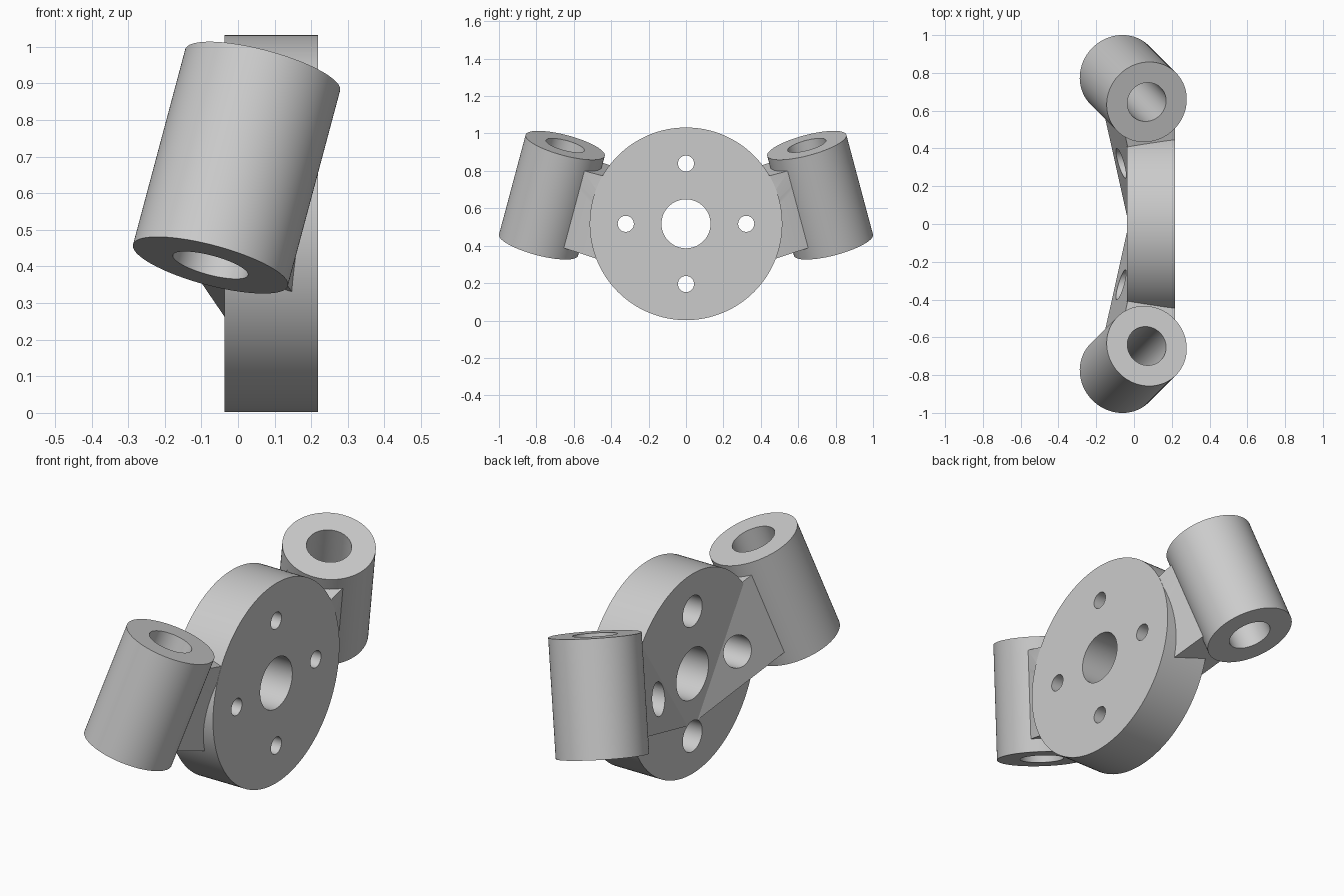
import bpy, bmesh, math
from mathutils import Vector, Matrix

if "Cube" in bpy.data.objects:
    bpy.data.objects.remove(bpy.data.objects["Cube"], do_unlink=True)

gray = bpy.data.materials.new("light gray")
gray.use_nodes = True
gray.diffuse_color = (0.6, 0.6, 0.6, 1)
gray.node_tree.nodes["Principled BSDF"].inputs["Base Color"].default_value = (0.6, 0.6, 0.6, 1)

MID_Z, DISC_R = 0.517, 0.515
BACK, FRONT = -0.037, 0.218          # disc faces along x


def add_object(name, bm):
    bmesh.ops.recalc_face_normals(bm, faces=bm.faces)
    mesh = bpy.data.meshes.new(name)
    bm.to_mesh(mesh)
    bm.free()
    mesh.materials.append(gray)
    obj = bpy.data.objects.new(name, mesh)
    bpy.context.collection.objects.link(obj)
    return obj


def cylinder(name, start, end, radius, sides=96):
    start, end = Vector(start), Vector(end)
    axis = end - start
    turn = axis.to_track_quat('Z', 'Y').to_matrix().to_4x4()
    bm = bmesh.new()
    bmesh.ops.create_cone(bm, cap_ends=True, segments=sides, radius1=radius, radius2=radius,
                          depth=axis.length, matrix=Matrix.Translation((start + end) / 2) @ turn)
    return add_object(name, bm)


def cut(obj, cutters):
    bpy.context.view_layer.objects.active = obj
    for cutter in cutters:
        mod = obj.modifiers.new("hole", 'BOOLEAN')
        mod.operation, mod.solver, mod.object = 'DIFFERENCE', 'EXACT', cutter
        bpy.ops.object.modifier_apply(modifier=mod.name)


def smooth(obj):
    bpy.ops.object.select_all(action='DESELECT')
    obj.select_set(True)
    bpy.context.view_layer.objects.active = obj
    bpy.ops.object.shade_smooth_by_angle(angle=math.radians(30))


# Cutters: centre bore, four bolt holes with deep counterbores
cutters = [cylinder("bore_cutter", (-0.6, 0, MID_Z), (0.6, 0, MID_Z), 0.131)]
for i in range(4):
    a = i * math.pi / 2
    y, z = 0.322 * math.cos(a), MID_Z + 0.322 * math.sin(a)
    cutters.append(cylinder("bolt_cutter", (-0.6, y, z), (0.6, y, z), 0.043, 48))
    cutters.append(cylinder("counterbore_cutter", (-0.6, y, z), (0.13, y, z), 0.079, 48))

# Central disc
disc = cylinder("hub_disc", (BACK, 0, MID_Z), (FRONT, 0, MID_Z), DISC_R, 128)
cut(disc, cutters)
smooth(disc)

# Tilted tube and the arm that joins it to the disc, on both sides
for side, label in ((1, "rear"), (-1, "front")):
    flip = Vector((1, side, 1))
    centre = Vector((-0.004, 0.717, 0.67)) * flip
    axis = Vector((0.25, -0.25, 0.935)).normalized() * flip
    normal = Vector((0.946, 0.27, -0.181)).normalized() * flip
    out = axis.cross(normal) * side

    tube = cylinder(label + "_tube", centre - axis * 0.285, centre + axis * 0.285, 0.219)
    tube_cutter = cylinder("tube_cutter", centre - axis, centre + axis, 0.106)
    cut(tube, [tube_cutter])
    smooth(tube)

    # Arm block, trimmed level with the disc face
    place = Matrix((normal * 0.28, out * 0.76, axis * 0.44)).transposed().to_4x4()
    place.translation = centre - out * 0.38
    bm = bmesh.new()
    bmesh.ops.create_cube(bm, size=1, matrix=place)
    parts = bm.verts[:] + bm.edges[:] + bm.faces[:]
    bmesh.ops.bisect_plane(bm, geom=parts, plane_co=(FRONT - 0.001, 0, 0),
                           plane_no=(1, 0, 0), clear_outer=True)
    bmesh.ops.holes_fill(bm, edges=[e for e in bm.edges if e.is_boundary])
    arm = add_object(label + "_arm", bm)
    cut(arm, cutters + [tube_cutter])
    smooth(arm)
    bpy.data.objects.remove(tube_cutter, do_unlink=True)

for cutter in cutters:
    bpy.data.objects.remove(cutter, do_unlink=True)
